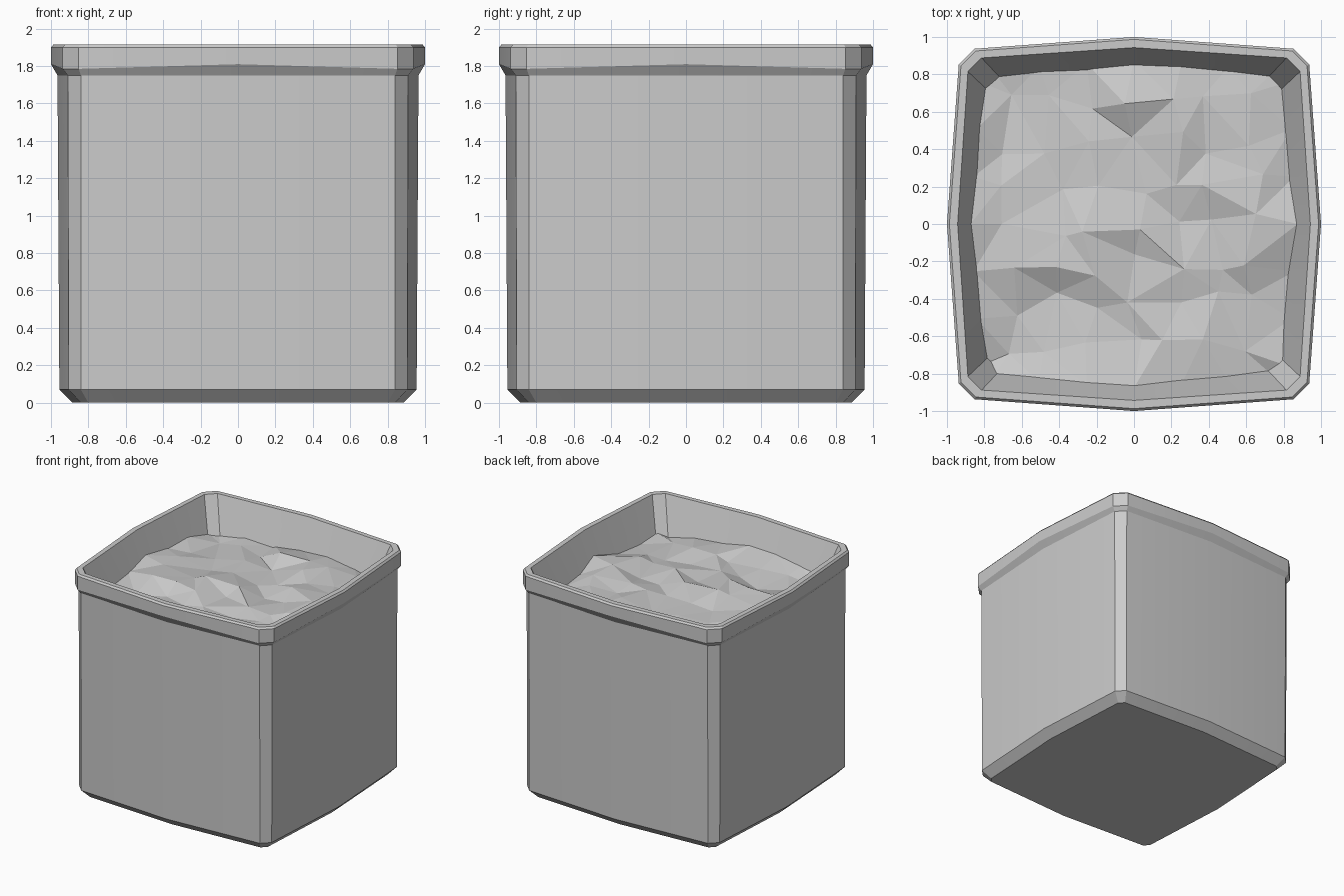
import bpy, bmesh, random
from mathutils import Vector
from mathutils.geometry import delaunay_2d_cdt

if "Cube" in bpy.data.objects:
    bpy.data.objects.remove(bpy.data.objects["Cube"])

random.seed(7)


def outline(mid, edge, cham):
    """12-sided bulged square with chamfered corners."""
    pts = []
    side = [(mid, 0), (edge, cham), (cham, edge)]
    for _ in range(4):
        pts += side
        side = [(-y, x) for x, y in side]
    return pts


def finish(name, bm, angle=None):
    bmesh.ops.recalc_face_normals(bm, faces=bm.faces)
    mesh = bpy.data.meshes.new(name)
    bm.to_mesh(mesh)
    bm.free()
    obj = bpy.data.objects.new(name, mesh)
    bpy.context.collection.objects.link(obj)
    if angle:
        bpy.context.view_layer.objects.active = obj
        obj.select_set(True)
        bpy.ops.object.shade_smooth_by_angle(angle=angle)
        obj.select_set(False)
    return obj


# Planter box: z at mid-side, z at corners, then mid, edge and chamfer half-sizes
rings = [
    (0.00, 0.00, 0.885, 0.84, 0.80),
    (0.07, 0.07, 0.955, 0.905, 0.84),
    (1.75, 1.75, 0.965, 0.91, 0.84),
    (1.81, 1.785, 1.0, 0.937, 0.852),
    (1.90, 1.90, 1.0, 0.937, 0.852),
    (1.915, 1.915, 0.987, 0.925, 0.845),
    (1.915, 1.915, 0.943, 0.888, 0.815),
    (1.52, 1.52, 0.80, 0.755, 0.69),
]
bm = bmesh.new()
loops = []
for z_mid, z_corner, mid, edge, cham in rings:
    loops.append([bm.verts.new((x, y, z_corner if i % 3 else z_mid))
                  for i, (x, y) in enumerate(outline(mid, edge, cham))])
for a, b in zip(loops, loops[1:]):
    for i in range(12):
        j = (i + 1) % 12
        bm.faces.new((a[i], a[j], b[j], b[i]))
bm.faces.new(loops[0])
bm.faces.new(loops[-1])
finish("planter_box", bm, 0.3)

# Soil: faceted, uneven sheet reaching just into the walls
rim = [Vector(p) for p in outline(0.875, 0.825, 0.76)]
pts = []
for i, p in enumerate(rim):
    q = rim[(i + 1) % 12]
    n = 1 if i % 3 == 1 else 3
    pts += [p.lerp(q, k / n) for k in range(n)]
count = len(pts)
step = 0.215
for i in range(-3, 4):
    for j in range(-3, 4):
        pts.append(Vector((i * step + random.uniform(-0.07, 0.07),
                           j * step + random.uniform(-0.07, 0.07))))
edges = [(i, (i + 1) % count) for i in range(count)]
verts, _, faces, *_ = delaunay_2d_cdt(pts, edges, [], 1, 1e-5)


def height(p):
    corner = min(abs(p.x), abs(p.y)) / 0.8
    left_mound = 0.04 if p.x < -0.6 and abs(p.y) < 0.25 else 0
    return 1.675 - 0.05 * corner ** 2 + left_mound + random.uniform(-0.04, 0.04)


bm = bmesh.new()
vs = [bm.verts.new((p.x, p.y, height(p))) for p in verts]
for f in faces:
    bm.faces.new([vs[i] for i in f])
finish("soil", bm)
